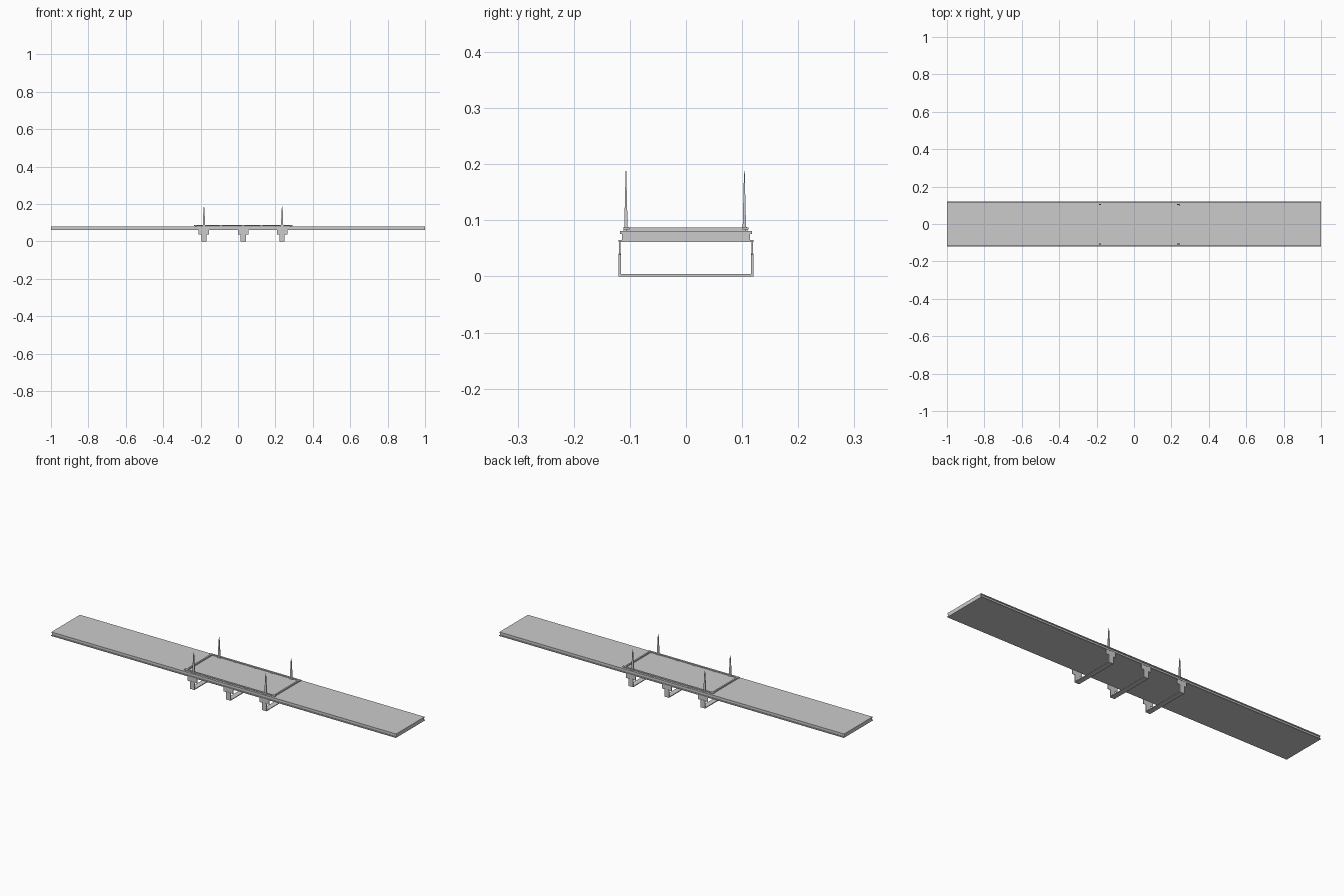
import bpy

if "Cube" in bpy.data.objects:
    bpy.data.objects.remove(bpy.data.objects["Cube"])

def box(name, x, y, z):
    """Box from (min, max) ranges on each axis."""
    v = [(a, b, c) for a in x for b in y for c in z]
    f = [(0, 1, 3, 2), (4, 6, 7, 5), (0, 4, 5, 1), (2, 3, 7, 6), (0, 2, 6, 4), (1, 5, 7, 3)]
    me = bpy.data.meshes.new(name)
    me.from_pydata(v, [], f)
    ob = bpy.data.objects.new(name, me)
    bpy.context.collection.objects.link(ob)
    return ob

def spire(name, cx, cy, levels):
    """Stack of rectangular sections (z, half_x, half_y) joined into a tapering mast."""
    v, f = [], []
    for z, hx, hy in levels:
        v += [(cx - hx, cy - hy, z), (cx + hx, cy - hy, z), (cx + hx, cy + hy, z), (cx - hx, cy + hy, z)]
    for i in range(len(levels) - 1):
        for k in range(4):
            a, b = i * 4 + k, i * 4 + (k + 1) % 4
            f.append((a, b, b + 4, a + 4))
    n = len(v)
    f += [(3, 2, 1, 0), (n - 4, n - 3, n - 2, n - 1)]
    me = bpy.data.meshes.new(name)
    me.from_pydata(v, [], f)
    ob = bpy.data.objects.new(name, me)
    bpy.context.collection.objects.link(ob)
    return ob

def span(c, h):
    return (c - h, c + h)

# deck: lower plate, recessed core, upper plate
box("deck_lower_plate", (-1, 1), (-0.12, 0.12), (0.061, 0.065))
box("deck_core", (-1, 1), (-0.114, 0.114), (0.065, 0.076))
box("deck_upper_plate", (-1, 1), (-0.118, 0.118), (0.076, 0.081))

# three U-shaped brackets hanging under the deck
for cx in (-0.182, 0.028, 0.236):
    box("bracket_tie", span(cx, 0.0135), (-0.116, 0.116), (0, 0.004))
    for s in (-1, 1):
        box("bracket_leg", span(cx, 0.0135), sorted((s * 0.116, s * 0.1205)), (0, 0.041))
        box("bracket_head", span(cx, 0.028), sorted((s * 0.117, s * 0.1195)), (0.038, 0.065))

# raised rail frame with small feet
for cy in (-0.106, 0.106):
    box("side_rail", (-0.236, 0.292), span(cy, 0.005), (0.0835, 0.0875))
    for cx in (-0.182, -0.09, 0.028, 0.125, 0.236):
        box("rail_foot", span(cx, 0.008), span(cy, 0.004), (0.081, 0.0835))
for cx in (-0.226, 0.282):
    box("end_rail", span(cx, 0.004), (-0.106, 0.106), (0.081, 0.0875))

# four tapering masts
for cx in (-0.182, 0.236):
    for cy in (-0.107, 0.104):
        spire("mast", cx, cy, [(0.081, 0.009, 0.0045), (0.088, 0.008, 0.0045), (0.088, 0.006, 0.003),
                               (0.13, 0.0045, 0.002), (0.17, 0.003, 0.001), (0.188, 0.0008, 0.0006)])
